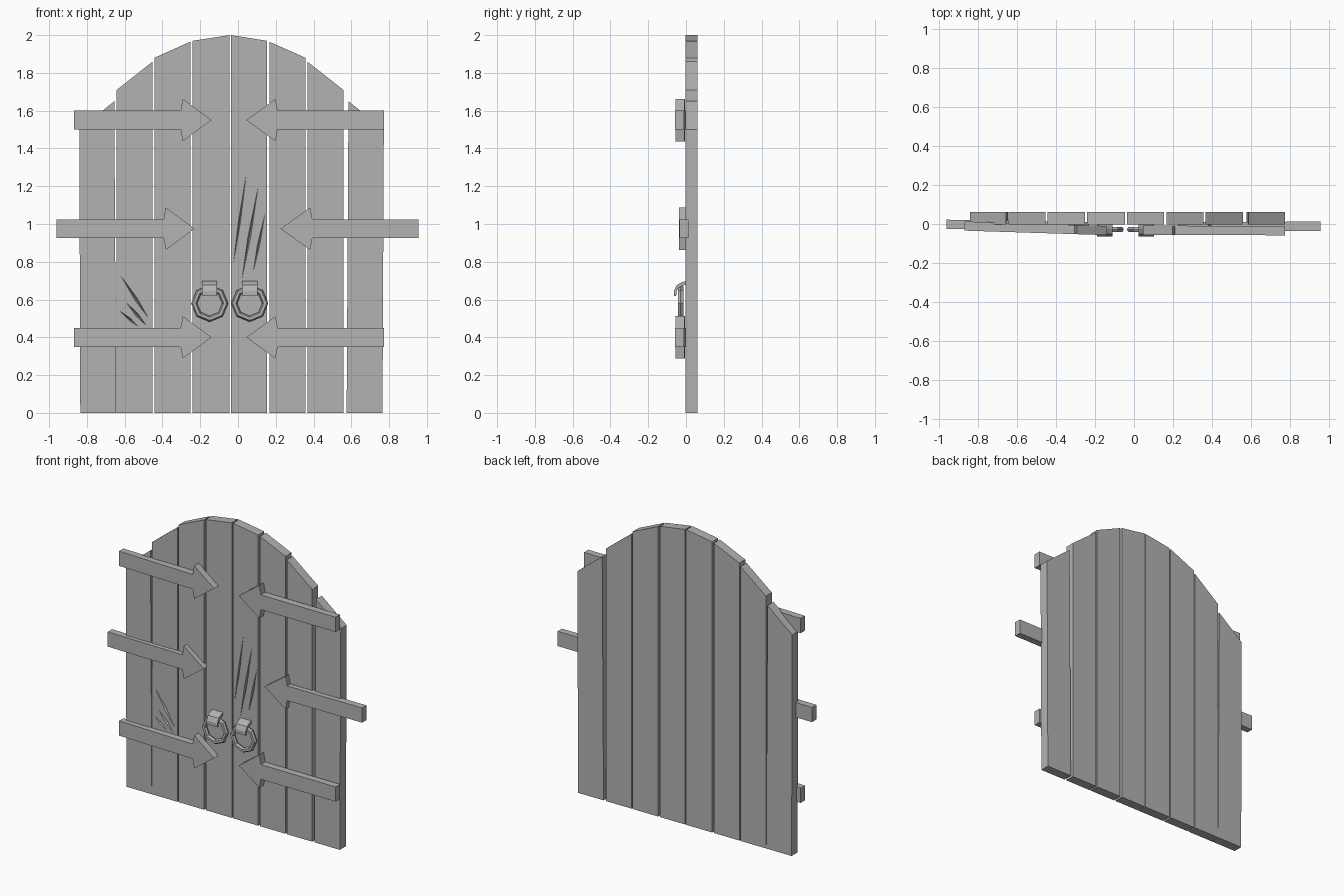
import bpy, bmesh, math
from mathutils import Vector

if "Cube" in bpy.data.objects:
    bpy.data.objects.remove(bpy.data.objects["Cube"])

grey = bpy.data.materials.new("plain_grey")
grey.diffuse_color = (0.45, 0.45, 0.45, 1)
grey.use_nodes = True
grey.node_tree.nodes["Principled BSDF"].inputs["Base Color"].default_value = grey.diffuse_color


def finish(name, bm):
    bmesh.ops.recalc_face_normals(bm, faces=bm.faces[:])
    mesh = bpy.data.meshes.new(name)
    bm.to_mesh(mesh)
    bm.free()
    mesh.materials.append(grey)
    ob = bpy.data.objects.new(name, mesh)
    bpy.context.collection.objects.link(ob)
    return ob


def prism(name, outline, place_a, place_b):
    """Solid between two placements of the same 2D outline."""
    bm = bmesh.new()
    a = [bm.verts.new(place_a(u, v)) for u, v in outline]
    b = [bm.verts.new(place_b(u, v)) for u, v in outline]
    bm.faces.new(a)
    bm.faces.new(b[::-1])
    n = len(a)
    for i in range(n):
        j = (i + 1) % n
        bm.faces.new((a[j], a[i], b[i], b[j]))
    return finish(name, bm)


# Planks: bottom left, bottom right, top left, top right, left height, right height
planks = []
for i, (bl, br, tl, tr, zl, zr) in enumerate([
        (-0.835, -0.645, -0.84, -0.655, 1.50, 1.65),
        (-0.642, -0.452, -0.642, -0.452, 1.71, 1.86),
        (-0.443, -0.252, -0.443, -0.252, 1.88, 1.965),
        (-0.24, -0.045, -0.24, -0.045, 1.97, 2.0),
        (-0.037, 0.153, -0.037, 0.153, 2.0, 1.97),
        (0.166, 0.357, 0.166, 0.357, 1.965, 1.88),
        (0.367, 0.558, 0.367, 0.558, 1.86, 1.71),
        (0.575, 0.765, 0.585, 0.772, 1.65, 1.50)]):
    planks.append(prism(f"plank_{i + 1}", [(bl, 0), (br, 0), (tr, zr), (tl, zl)],
                        lambda u, v: (u, -0.002, v), lambda u, v: (u, 0.062, v)))


# Arrow-headed straps: outer end, barb, tip, centre height, front y at end and tip
def strap(name, end, barb, tip, z, y_end, y_tip, thick=0.047):
    s = 1 if tip > barb else -1
    neck = barb - 0.012 * s
    outline = [(end, z - 0.05), (neck, z - 0.05), (barb, z - 0.112), (tip, z),
               (barb, z + 0.112), (neck, z + 0.05), (end, z + 0.05)]

    def front(u, v):
        return (u, y_end + (y_tip - y_end) * (u - end) / (tip - end), v)

    def back(u, v):
        x, y, w = front(u, v)
        return (x, y + thick, w)

    prism(name, outline, front, back)


for label, z in (("upper", 1.55), ("lower", 0.40)):
    strap(f"{label}_left_strap", -0.868, -0.292, -0.14, z, -0.034, -0.057)
    strap(f"{label}_right_strap", 0.773, 0.198, 0.045, z, -0.058, -0.055)
strap("middle_left_strap", -0.96, -0.382, -0.23, 0.975, -0.025, -0.037)
strap("middle_right_strap", 0.955, 0.382, 0.225, 0.975, -0.035, -0.037)


# Octagonal pull rings hanging from bent brackets
def ring(name, cx, cz, cy=-0.028, major=0.082, minor=0.016, sides=8, tube=6):
    bm = bmesh.new()
    loops = []
    for i in range(sides):
        a = 2 * math.pi * i / sides
        loop = []
        for k in range(tube):
            t = 2 * math.pi * k / tube
            r = major + minor * math.cos(t)
            loop.append(bm.verts.new((cx + r * math.cos(a), cy + minor * math.sin(t),
                                      cz + r * math.sin(a))))
        loops.append(loop)
    for i in range(sides):
        p, q = loops[i], loops[(i + 1) % sides]
        for k in range(tube):
            m = (k + 1) % tube
            bm.faces.new((p[k], p[m], q[m], q[k]))
    finish(name, bm)


bracket = [(0.0, 0.698), (-0.022, 0.692), (-0.05, 0.676), (-0.064, 0.645), (-0.064, 0.62),
           (-0.052, 0.62), (-0.05, 0.643), (-0.038, 0.664), (0.0, 0.68)]
for label, x in (("left", -0.15), ("right", 0.062)):
    ring(f"{label}_pull_ring", x, 0.58)
    prism(f"{label}_ring_bracket", bracket,
          lambda u, v: (x - 0.04, u, v), lambda u, v: (x + 0.04, u, v))


# Claw gouges cut into two planks: plank index, start, end, half width
gouges = [
    (4, (0.052, 1.32), (-0.03, 0.75), 0.007),
    (4, (0.118, 1.26), (0.012, 0.66), 0.009),
    (4, (0.15, 1.09), (0.075, 0.72), 0.008),
    (1, (-0.636, 0.75), (-0.46, 0.48), 0.010),
    (1, (-0.605, 0.60), (-0.475, 0.45), 0.010),
    (1, (-0.638, 0.55), (-0.52, 0.45), 0.008),
]
for i, (idx, p, q, w) in enumerate(gouges):
    p, q = Vector((p[0], -0.006, p[1])), Vector((q[0], -0.006, q[1]))
    d = (q - p).normalized()
    side = Vector((-d.z, 0, d.x)) * w
    mid = p.lerp(q, 0.55)
    bm = bmesh.new()
    a, b, l, r, deep = [bm.verts.new(c) for c in
                        (p, q, mid + side, mid - side, mid + Vector((0, 0.022, 0)))]
    for f in ((a, l, b, r), (a, deep, l), (l, deep, b), (b, deep, r), (r, deep, a)):
        bm.faces.new(f)
    cutter = finish(f"gouge_cutter_{i + 1}", bm)
    cutter.hide_render = True
    cutter.display_type = 'WIRE'
    mod = planks[idx].modifiers.new(f"gouge_{i + 1}", 'BOOLEAN')
    mod.operation = 'DIFFERENCE'
    mod.solver = 'EXACT'
    mod.object = cutter
